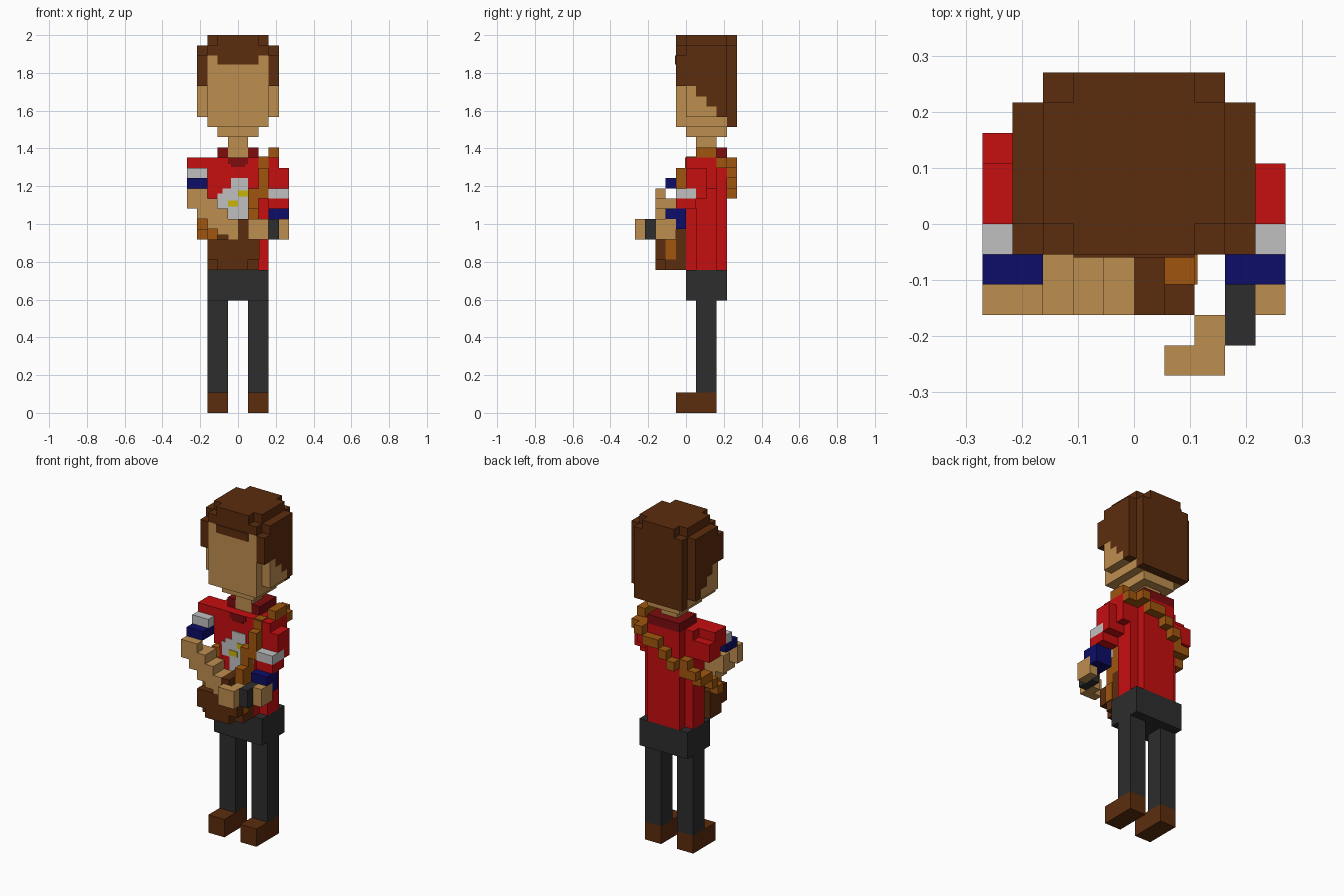
import bpy
import bmesh
from mathutils import Vector

UNIT = 2 / 37  # one block

cube = bpy.data.objects.get("Cube")
if cube:
    bpy.data.objects.remove(cube, do_unlink=True)


def linear(channel):
    c = channel / 255
    return c / 12.92 if c < 0.04045 else ((c + 0.055) / 1.055) ** 2.4


def material(name, red, green, blue):
    mat = bpy.data.materials.new(name)
    mat.use_nodes = True
    colour = (linear(red), linear(green), linear(blue), 1)
    mat.diffuse_color = colour
    shader = mat.node_tree.nodes["Principled BSDF"]
    shader.inputs["Base Color"].default_value = colour
    shader.inputs["Roughness"].default_value = 0.9
    return mat


skin = material("skin tan", 190, 142, 79)
brown = material("dark brown", 92, 44, 14)
red = material("shirt red", 198, 14, 16)
maroon = material("collar maroon", 125, 12, 14)
grey = material("light grey", 192, 192, 192)
navy = material("navy blue", 13, 13, 104)
charcoal = material("charcoal", 45, 45, 45)
orange = material("strap orange", 160, 86, 14)
yellow = material("yellow", 200, 182, 8)


def part(name, mat, boxes, mirror=False):
    """Join boxes given as x, y and z ranges in blocks."""
    bm = bmesh.new()
    if mirror:
        boxes = boxes + [((-x[1], -x[0]), y, z) for x, y, z in boxes]
    for ranges in boxes:
        low = Vector([r[0] for r in ranges])
        high = Vector([r[1] for r in ranges])
        made = bmesh.ops.create_cube(bm, size=1)
        for v in made["verts"]:
            v.co = [(lo if c < 0 else hi) * UNIT for c, lo, hi in zip(v.co, low, high)]
    mesh = bpy.data.meshes.new(name)
    bm.to_mesh(mesh)
    bm.free()
    mesh.materials.append(mat)
    obj = bpy.data.objects.new(name, mesh)
    bpy.context.collection.objects.link(obj)
    return obj


# Legs and hips
part("shoes", brown, [((1, 3), (-1, 3), (0, 2))], mirror=True)
part("legs", charcoal, [((1, 3), (1, 3), (2, 11))], mirror=True)
part("hips", charcoal, [((-3, 3), (0, 4), (11, 14))])

# Shirt body and collar
part("shirt", red, [
    ((-2, 2), (0, 3), (14, 25)),
    ((-2, 2), (3, 4), (14, 25)),
    ((-3, 3), (1, 3), (14, 25)),
    ((-3, 3), (0, 1), (21, 25)),
])
part("collar", maroon, [
    ((-2, 2), (3, 4), (25, 26)),
    ((-2, -1), (1, 3), (25, 26)),
    ((1, 2), (1, 3), (25, 26)),
])
part("collar_front", maroon, [
    ((-1, 1), (-0.1, 0), (24.4, 25)),
    ((-0.7, 0.7), (-0.1, 0), (24.1, 24.4)),
])

# Chest emblem plates
part("emblem", grey, [
    ((-0.7, 1), (-0.1, 0), (22, 23)),
    ((-1.5, 1.3), (-0.1, 0), (21.5, 22)),
    ((-2, 2), (-0.1, 0), (20, 21.5)),
    ((-1, 1), (-0.1, 0), (18, 20)),
])
part("emblem_dots", yellow, [
    ((0, 1), (-0.17, -0.1), (21.2, 21.8)),
    ((-1, 0), (-0.17, -0.1), (20.2, 20.8)),
])

# Head
part("neck", skin, [((-1, 1), (1, 3), (25, 27))])
part("face", skin, [
    ((-2, 2), (0, 4), (27, 28)),
    ((-3, 3), (-1, 4), (28, 35)),
])
part("cheeks", skin, [
    ((3, 4), (j, j + 1), (29, 32 - j)) for j in range(3)
], mirror=True)
part("hair_sides", brown, [
    ((3, 4), (j, j + 1), (32 - j, 36)) for j in range(4)
] + [((3, 4), (-1, 0), (32, 35))], mirror=True)
part("hair_top", brown, [
    ((-3, 3), (-1, 4), (35, 36)),
    ((-3, 3), (0, 4), (36, 37)),
    ((-2, 2), (-1, 5), (36, 37)),
    ((-3, 3), (4, 5), (28, 36)),
])
part("hair_fringe", brown, [((-2, 2), (-1.1, -1), (34.1, 35))])

# Left arm, reaching across the front
part("left_sleeve", red, [
    ((3, 5), (0, 2), (22, 24)),
    ((3, 4), (0, 3), (22, 25)),
    ((3, 5), (1, 2), (21, 22)),
    ((3, 5), (-1, 1), (20, 21)),
])
part("left_sleeve_band", grey, [((3, 5), (-1, 1), (21, 22))])
part("left_cuff", navy, [
    ((3, 5), (-1, 0), (18, 20)),
    ((3, 5), (-2, -1), (19, 20)),
    ((3, 4), (-2, -1), (18, 19)),
])
part("left_forearm", skin, [((4, 5), (-3, -1), (17, 19))])
part("left_wristband", charcoal, [((3, 4), (-4, -2), (17, 19))])
part("left_hand", skin, [
    ((2, 3), (-5, -3), (17, 19)),
    ((1, 2), (-5, -4), (17, 19)),
])

# Right arm, stepping down to the bag
part("right_sleeve", red, [
    ((-5, -3), (0, 2), (23, 25)),
    ((-5, -3), (2, 3), (22, 24)),
    ((-5, -3), (1, 2), (22, 23)),
])
part("right_sleeve_band", grey, [((-5, -3), (-1, 0), (23, 24))])
part("right_cuff", navy, [((-5, -3), (-2, 0), (22, 23))])
part("right_forearm", skin, [
    ((-5, -3), (-3, -2), (20, 22)),
    ((-4, -3), (-3, -1), (19, 21)),
    ((-3, -2), (-3, -1), (18, 21)),
    ((-2, -1), (-3, -1), (17.4, 20)),
    ((-1, 0), (-3, -1), (17, 19)),
])

# Shoulder bag
part("bag", brown, [
    ((-3, 2), (-3, 0), (15, 17)),
    ((-2, 1), (-3, 0), (14, 15)),
    ((-3, 2), (-2, 0), (14, 15)),
    ((-2, 2), (-1, 0), (17, 18)),
    ((0, 1), (-3, 0), (17, 19)),
])

# Strap over the left shoulder, diagonally down the back, round the right side
part("strap_front", orange, [
    ((2, 3), (0, 1), (25, 25.1)),
    ((2, 3), (-1, 0), (21, 24)),
    ((2, 3), (-0.1, 0), (24, 25)),
    ((1, 2), (-1, 0), (18, 22)),
    ((1, 2), (-2, -1), (17, 20)),
    ((2, 2.1), (-2, -1), (15, 17)),
])
part("strap_shoulder", orange, [
    ((3, 4), (1, 3), (25, 26)),
    ((2, 4), (3, 4), (24, 25)),
])
part("strap_back", orange, [
    ((2 - i, 3 - i), (4, 5), (24 - round(i * 0.7), 25 - round(i * 0.7)))
    for i in range(5)
])
part("strap_side", orange, [
    ((-4, -3), (j, j + 1), (18 + round(j * 0.7), 19 + round(j * 0.7)))
    for j in range(-1, 4)
] + [
    ((-3, -2), (3, 4), (20, 22)),
    ((-3, -2), (-2, -1), (17, 18)),
])
